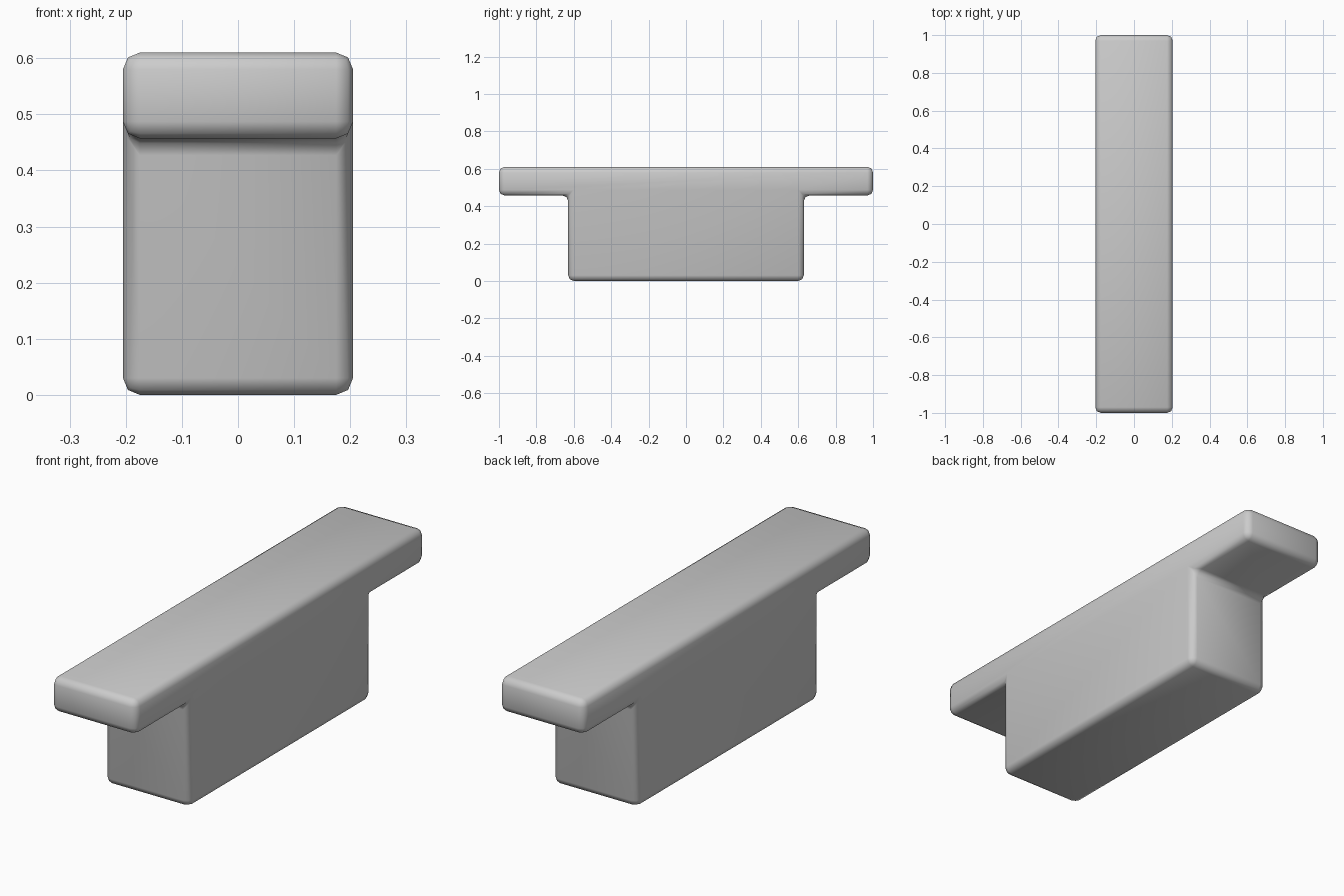
import bpy, bmesh

if "Cube" in bpy.data.objects:
    bpy.data.objects.remove(bpy.data.objects["Cube"])

HALF_WIDTH = 0.205
# Right half of the T-shaped side profile (y, z), mirrored for the left half
half = [(0.63, 0.0), (0.63, 0.457), (1.0, 0.457), (1.0, 0.61)]
profile = half + [(-y, z) for y, z in reversed(half)]

# Extrude the profile across the width
bm = bmesh.new()
face = bm.faces.new([bm.verts.new((-HALF_WIDTH, y, z)) for y, z in profile])
ext = bmesh.ops.extrude_face_region(bm, geom=[face], use_keep_orig=True)
moved = [v for v in ext["geom"] if isinstance(v, bmesh.types.BMVert)]
bmesh.ops.translate(bm, verts=moved, vec=(2 * HALF_WIDTH, 0, 0))
bmesh.ops.recalc_face_normals(bm, faces=bm.faces)
for f in bm.faces:
    f.smooth = True

mesh = bpy.data.meshes.new("t_block")
bm.to_mesh(mesh)
bm.free()
block = bpy.data.objects.new("t_block", mesh)
bpy.context.collection.objects.link(block)

# Rounded edges, including the inner corners under the top slab
bevel = block.modifiers.new("rounded_edges", "BEVEL")
bevel.width = 0.03
bevel.segments = 2
bevel.limit_method = "ANGLE"
